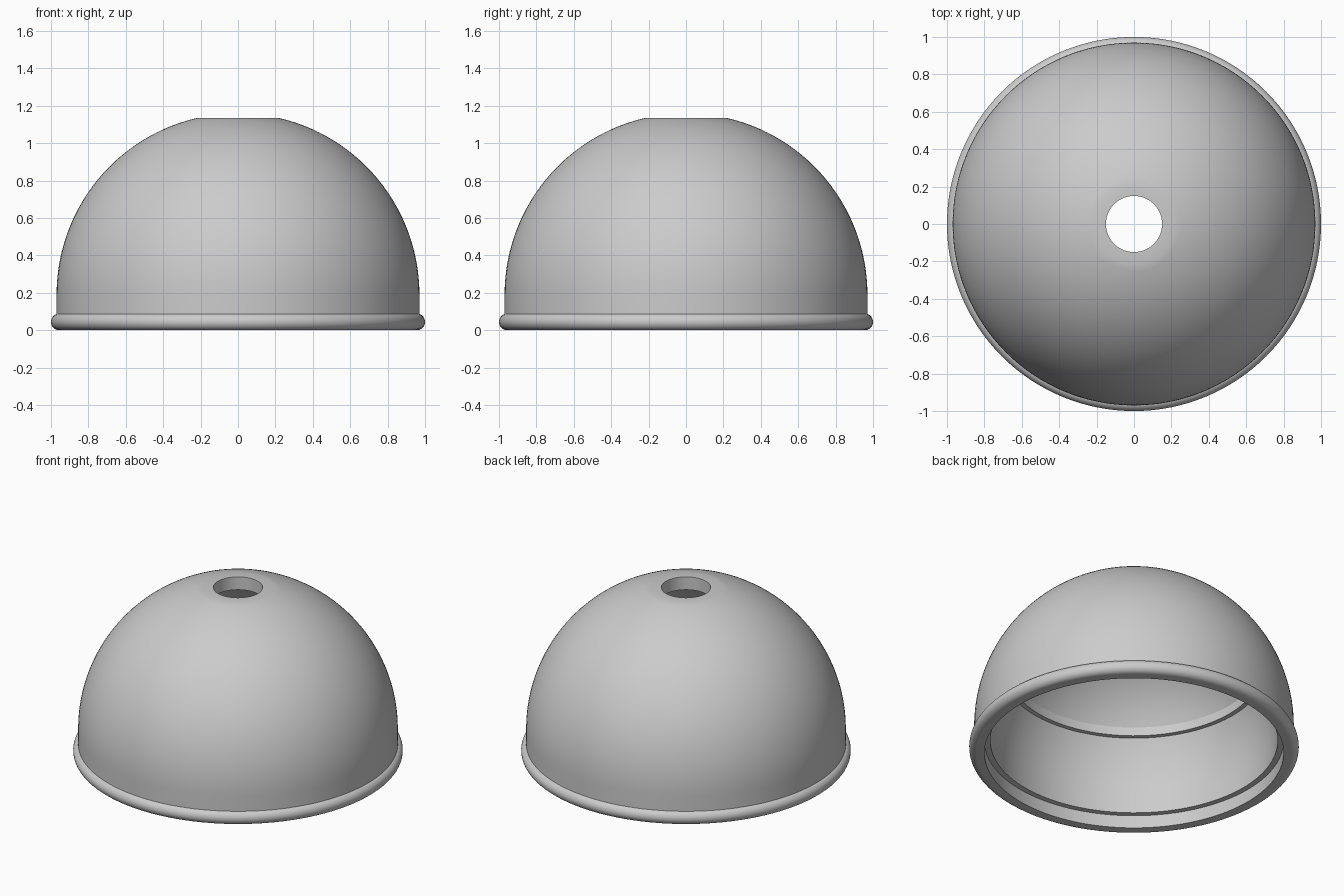
import bpy, bmesh, math

cube = bpy.data.objects.get("Cube")
if cube:
    bpy.data.objects.remove(cube, do_unlink=True)

# Single grey finish
grey = bpy.data.materials.new("plain grey")
grey.use_nodes = True
grey.diffuse_color = (0.6, 0.6, 0.6, 1)
grey.node_tree.nodes["Principled BSDF"].inputs["Base Color"].default_value = (0.6, 0.6, 0.6, 1)

SEGMENTS = 128
CENTRE_Z = 0.19             # height of the dome's centre
OUTER, INNER = 0.97, 0.872  # dome radii
HOLE = 0.15
TOP = 1.135


def arc(radius, r0, z0, start, end, steps):
    """Points (r, z) along a circular arc, angles in radians."""
    return [(r0 + radius * math.cos(start + (end - start) * i / steps),
             z0 + radius * math.sin(start + (end - start) * i / steps))
            for i in range(steps + 1)]


def lathe(name, profile):
    """Revolve a closed (r, z) profile about the z axis."""
    bm = bmesh.new()
    rings = []
    for i in range(SEGMENTS):
        a = math.tau * i / SEGMENTS
        rings.append([bm.verts.new((r * math.cos(a), r * math.sin(a), z)) for r, z in profile])
    n = len(profile)
    for i in range(SEGMENTS):
        a, b = rings[i], rings[(i + 1) % SEGMENTS]
        for j in range(n):
            k = (j + 1) % n
            bm.faces.new((a[j], b[j], b[k], a[k]))
    bmesh.ops.recalc_face_normals(bm, faces=bm.faces)
    mesh = bpy.data.meshes.new(name)
    bm.to_mesh(mesh)
    bm.free()
    mesh.materials.append(grey)
    obj = bpy.data.objects.new(name, mesh)
    bpy.context.collection.objects.link(obj)
    bpy.ops.object.select_all(action='DESELECT')
    obj.select_set(True)
    bpy.context.view_layer.objects.active = obj
    bpy.ops.object.shade_smooth_by_angle(angle=math.radians(20))
    return obj


# Dome shell: straight skirt, round outside, flattened top with a hole
BASE_Z = 0.085
flat_angle = math.asin((TOP - CENTRE_Z) / OUTER)
outside = [(OUTER, BASE_Z)] + arc(OUTER, 0, CENTRE_Z, 0, flat_angle, 40)

# Inside: round ceiling, small stepped ledge, lower wall
STEP_R, STEP_Z = 0.76, 0.56
hole_angle = math.acos(HOLE / INNER)
step_top = math.acos(STEP_R / INNER)
step_bottom = math.asin((STEP_Z - CENTRE_Z) / INNER)
ceiling = arc(INNER, 0, CENTRE_Z, hole_angle, step_top, 28)
lower_wall = arc(INNER, 0, CENTRE_Z, step_bottom, 0, 14)
inside = ceiling + [(STEP_R, STEP_Z)] + lower_wall + [(INNER, BASE_Z)]

lathe("dome_shell", outside + [(HOLE, TOP)] + inside)

# Rounded rim around the base, with a wider opening than the dome
BEAD = 0.045
lathe("base_rim", [(0.908, 0)] + arc(BEAD, 1 - BEAD, BEAD, -math.pi / 2, math.pi / 2, 16)
      + [(0.908, BASE_Z)])
